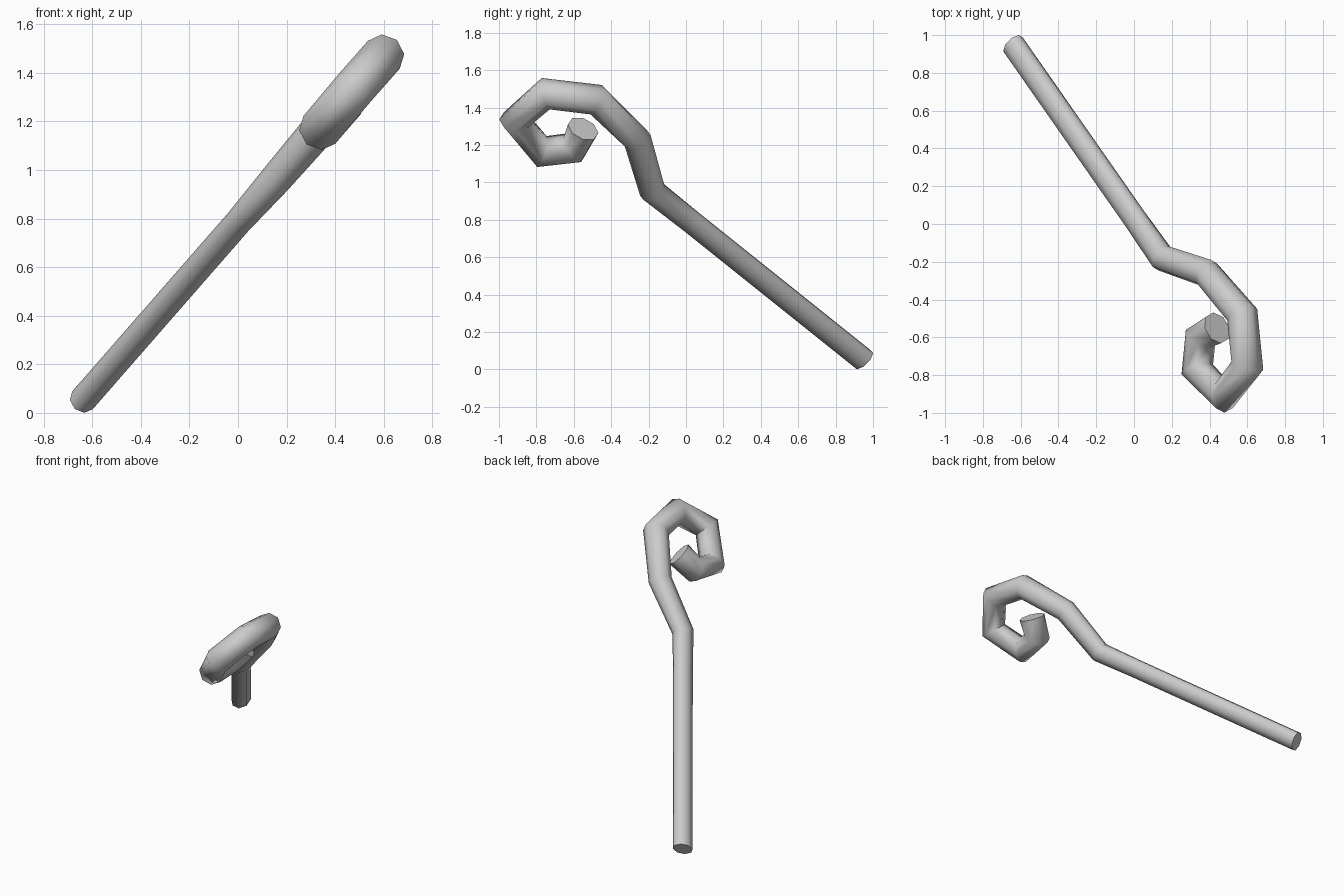
import bpy, bmesh, math
from mathutils import Vector

if "Cube" in bpy.data.objects:
    bpy.data.objects.remove(bpy.data.objects["Cube"])

SIDES = 8
# The whole staff lies in one tilted plane with this normal
normal = Vector((0.753, 0, -0.658)).normalized()

# Path joints: position, in-plane radius, radius along the plane normal
joints = [
    ((-0.64, 0.95, 0.052), 0.070, 0.056),   # foot
    ((0.003, 0.03, 0.788), 0.070, 0.056),   # upper shaft
    ((0.15, -0.18, 0.955), 0.074, 0.066),   # neck
    ((0.385, -0.26, 1.228), 0.078, 0.075),
    ((0.573, -0.48, 1.442), 0.085, 0.085),  # crook
    ((0.60, -0.75, 1.474), 0.087, 0.087),
    ((0.475, -0.912, 1.332), 0.087, 0.087),
    ((0.335, -0.77, 1.165), 0.087, 0.087),
    ((0.352, -0.60, 1.185), 0.087, 0.087),
    ((0.44, -0.55, 1.287), 0.087, 0.087),   # curled tip
]
points = [Vector(j[0]) for j in joints]

# Sweep an octagon along the path
bm = bmesh.new()
rings = []
for i, (_, a, b) in enumerate(joints):
    tangent = Vector()
    if i > 0:
        tangent += (points[i] - points[i - 1]).normalized()
    if i < len(points) - 1:
        tangent += (points[i + 1] - points[i]).normalized()
    across = normal.cross(tangent).normalized()
    ring = []
    for k in range(SIDES):
        t = 2 * math.pi * k / SIDES
        ring.append(bm.verts.new(points[i] + across * a * math.cos(t) + normal * b * math.sin(t)))
    rings.append(ring)

for r0, r1 in zip(rings, rings[1:]):
    for k in range(SIDES):
        n = (k + 1) % SIDES
        bm.faces.new((r0[k], r0[n], r1[n], r1[k]))

# Flat end caps
bm.faces.new(rings[0][::-1])
bm.faces.new(rings[-1])
bmesh.ops.recalc_face_normals(bm, faces=bm.faces[:])

mesh = bpy.data.meshes.new("crook_staff")
bm.to_mesh(mesh)
bm.free()

grey = bpy.data.materials.new("light grey")
grey.diffuse_color = (0.6, 0.6, 0.6, 1)
grey.use_nodes = True
grey.node_tree.nodes["Principled BSDF"].inputs["Base Color"].default_value = grey.diffuse_color
mesh.materials.append(grey)

staff = bpy.data.objects.new("crook_staff", mesh)
bpy.context.collection.objects.link(staff)
bpy.context.view_layer.objects.active = staff
staff.select_set(True)
bpy.ops.object.shade_smooth_by_angle(angle=math.radians(70))
